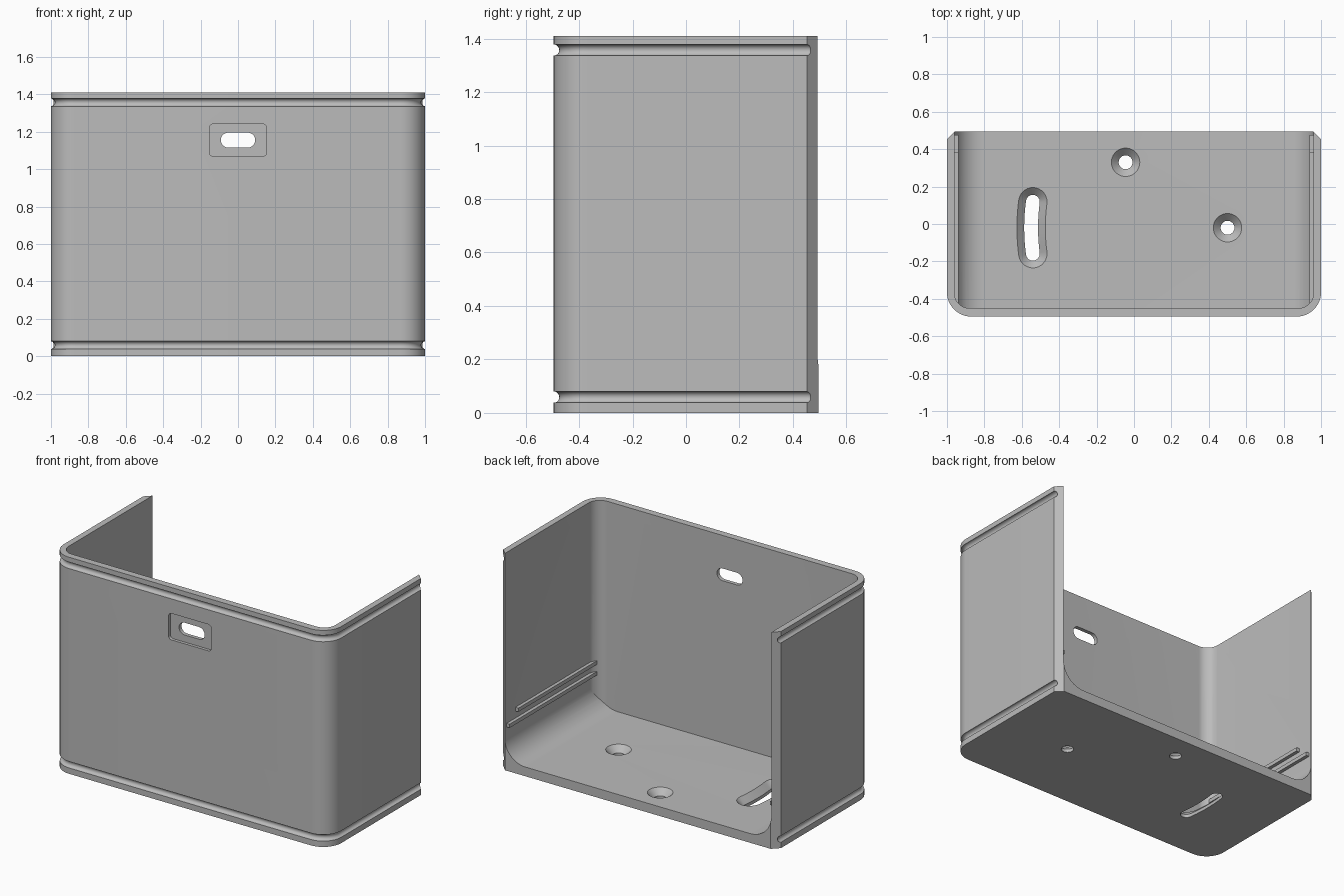
import bpy, bmesh
from math import sin, cos, pi, radians
from mathutils import Vector

cube = bpy.data.objects.get("Cube")
if cube:
    bpy.data.objects.remove(cube)

grey = bpy.data.materials.new("plain grey")
grey.use_nodes = True
GREY = (0.5, 0.5, 0.5, 1)
grey.diffuse_color = GREY
grey.node_tree.nodes["Principled BSDF"].inputs["Base Color"].default_value = GREY

W, D, H = 1.0, 0.495, 1.41      # half width, half depth, height
WALL, FLOOR = 0.04, 0.06
INNER = W - WALL


def loft(name, rings):
    """Closed solid through a list of rings with equal point counts."""
    bm = bmesh.new()
    loops = [[bm.verts.new(p) for p in ring] for ring in rings]
    n = len(loops[0])
    for a, b in zip(loops, loops[1:]):
        for i in range(n):
            j = (i + 1) % n
            bm.faces.new((a[i], a[j], b[j], b[i]))
    bm.faces.new(loops[0])
    bm.faces.new(loops[-1])
    bmesh.ops.recalc_face_normals(bm, faces=bm.faces)
    mesh = bpy.data.meshes.new(name)
    bm.to_mesh(mesh)
    bm.free()
    mesh.materials.append(grey)
    obj = bpy.data.objects.new(name, mesh)
    bpy.context.collection.objects.link(obj)
    return obj


def combine(target, tool, operation="DIFFERENCE"):
    """Apply a boolean and discard the tool."""
    mod = target.modifiers.new(operation, "BOOLEAN")
    mod.operation, mod.object, mod.solver = operation, tool, "EXACT"
    bpy.context.view_layer.objects.active = target
    bpy.ops.object.modifier_apply(modifier=mod.name)
    bpy.data.objects.remove(tool)


def arc(cx, cy, r, start, end, steps=12):
    angles = [radians(start + (end - start) * i / steps) for i in range(steps + 1)]
    return [(cx + r * cos(a), cy + r * sin(a)) for a in angles]


def u_path(half, front, back, r):
    """U-shaped outline running from the left back round the front."""
    return ([(-half, back)] + arc(-half + r, front + r, r, 180, 270)
            + arc(half - r, front + r, r, 270, 360) + [(half, back)])


def rounded_rect(hx, hz, r, cz):
    pts = []
    for k, (sx, sz) in enumerate(((1, 1), (-1, 1), (-1, -1), (1, -1))):
        pts += arc(sx * (hx - r), cz + sz * (hz - r), r, 90 * k, 90 * k + 90, 8)
    return pts


def flat(points, z):
    return [(x, y, z) for x, y in points]


def upright(points, y):
    return [(x, y, z) for x, z in points]


# Outer shell with rounded front corners and bevelled back edges
CHAMFER = 0.043
outline = u_path(W, -D, D - CHAMFER, 0.13)
shell_outline = outline + [(W - CHAMFER, D), (-W + CHAMFER, D)]
shell = loft("shell", [flat(shell_outline, 0), flat(shell_outline, H)])

# Cavity: rounded front corners crossed with large fillets along the floor
inside = u_path(INNER, -D + 0.045, D + 0.2, 0.08)
cavity = loft("cavity", [flat(inside, 0), flat(inside, H + 0.2)])
section = u_path(INNER, FLOOR, H + 0.1, 0.15)
combine(cavity, loft("section", [upright(section, -1), upright(section, 1)]),
        "INTERSECT")
combine(shell, cavity)

# Half-round grooves with rounded ends near the top and bottom
GROOVE = 0.021


def groove_rings(z):
    path = [Vector((x, y, z)) for x, y in outline]
    steps = [0.98, 0.85, 0.6, 0.3]
    stops = []
    for s in steps:
        stops.append((path[0] + Vector((0, GROOVE * s, 0)), (1 - s * s) ** 0.5))
    stops += [(p, 1) for p in path]
    for s in reversed(steps):
        stops.append((path[-1] + Vector((0, GROOVE * s, 0)), (1 - s * s) ** 0.5))
    rings = []
    for i, (p, scale) in enumerate(stops):
        along = stops[min(i + 1, len(stops) - 1)][0] - stops[max(i - 1, 0)][0]
        side = along.cross(Vector((0, 0, 1))).normalized()
        rings.append([p + GROOVE * scale * (side * x + Vector((0, 0, y)))
                      for x, y in arc(0, 0, 1, 0, 345, 23)])
    return rings


for z in (0.059, H - 0.053):
    combine(shell, loft("groove", groove_rings(z)))

# Front recess with an oblong opening
recess = rounded_rect(0.153, 0.086, 0.02, 1.155)
combine(shell, loft("recess", [upright(recess, -D - 0.1), upright(recess, -D + 0.02)]))
opening = rounded_rect(0.092, 0.04, 0.0399, 1.155)
combine(shell, loft("opening", [upright(opening, -D - 0.1), upright(opening, -D + 0.1)]))

# Countersunk holes and curved slot in the floor
PIVOT = (0.5, -0.02)
SMALL, LARGE = 0.037, 0.076


def hole(r, centre):
    return arc(*centre, r, 0, 350, 35)


def curved_slot(r, centre, radius=1.05, half=7.6):
    cx, cy = centre
    low, high = 180 + half, 180 - half
    ends = [(cx + radius * cos(radians(a)), cy + radius * sin(radians(a)))
            for a in (low, high)]
    return (arc(cx, cy, radius + r, high, low) + arc(*ends[0], r, low, low + 180)[1:]
            + arc(cx, cy, radius - r, low, high)[1:]
            + arc(*ends[1], r, high + 180, high + 360)[1:-1])


def countersink(shape, centre):
    depth = LARGE - SMALL
    levels = [(SMALL, -0.1), (SMALL, FLOOR - depth), (LARGE, FLOOR),
              (LARGE + 0.002, FLOOR + 0.002)]
    combine(shell, loft("countersink", [flat(shape(r, centre), z) for r, z in levels]))


countersink(hole, PIVOT)
countersink(hole, (-0.045, 0.33))
countersink(curved_slot, PIVOT)

# Paired guide rails inside each side wall
parts = [shell]
for side, label in ((1, "left"), (-1, "right")):
    for level, z, back in (("lower", 0.285, 0.475), ("upper", 0.355, 0.385)):
        a, b = side * (INNER - 0.022), side * (INNER + 0.01)
        base = [(a, -0.44), (b, -0.44), (b, back), (a, back)]
        parts.append(loft(f"{label}_{level}_rail",
                          [flat(base, z - 0.012), flat(base, z + 0.012)]))

# Smooth the curved faces and keep crisp edges
bpy.ops.object.select_all(action="DESELECT")
for obj in parts:
    obj.select_set(True)
bpy.context.view_layer.objects.active = shell
bpy.ops.object.shade_smooth_by_angle(angle=radians(30))
